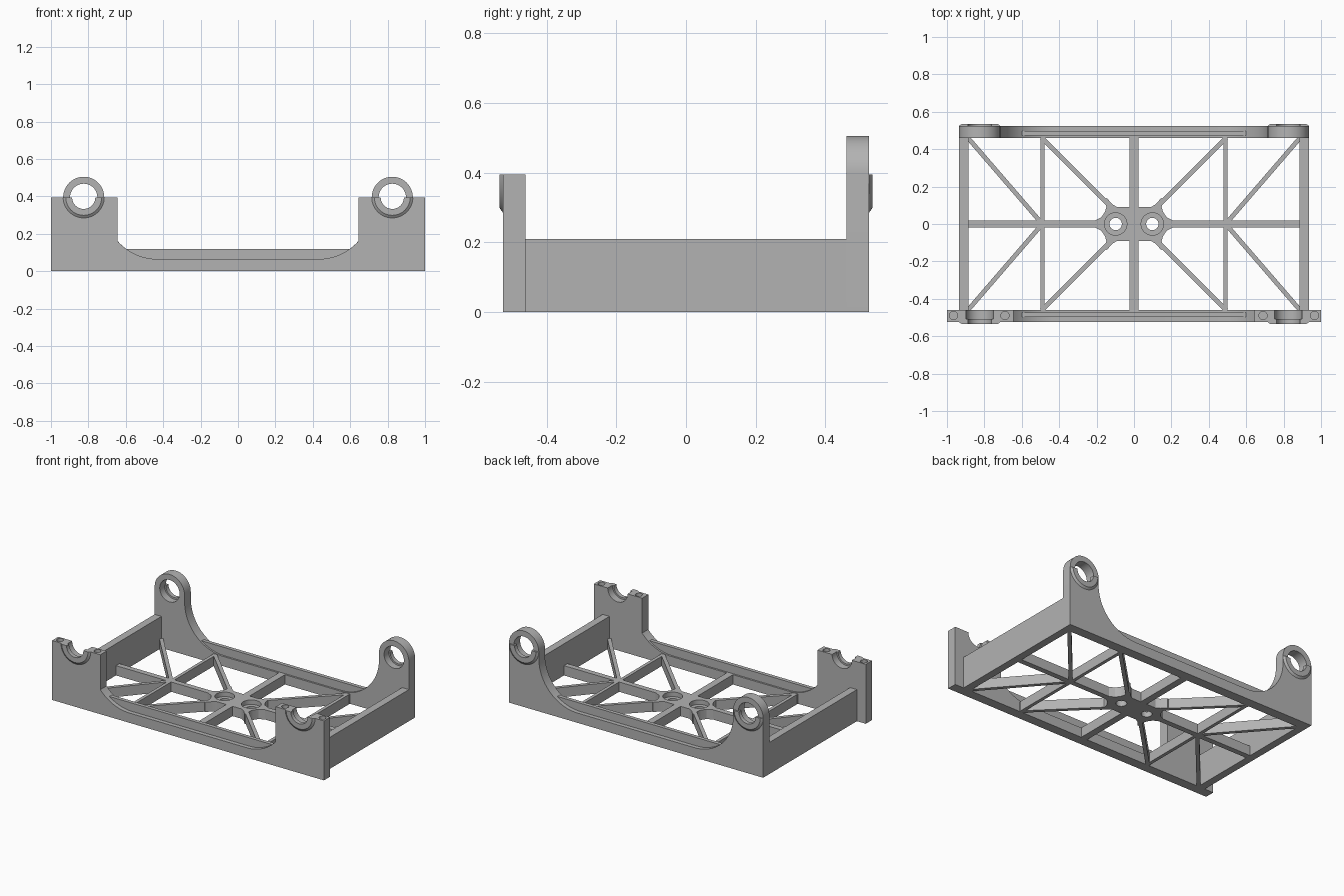
import bpy, bmesh
from math import cos, sin, pi, radians, asin, atan2, hypot
from mathutils import Matrix

if "Cube" in bpy.data.objects:
    bpy.data.objects.remove(bpy.data.objects["Cube"], do_unlink=True)

# Single flat colour
grey = bpy.data.materials.new("mid_grey")
grey.use_nodes = True
grey.diffuse_color = (0.45, 0.45, 0.45, 1)
grey.node_tree.nodes["Principled BSDF"].inputs["Base Color"].default_value = (0.45, 0.45, 0.45, 1)

WALL_IN, WALL_OUT = 0.46, 0.525
BASE = 0.065            # floor rib height
RX, RZ = 0.825, 0.395   # bearing centre
SEAT, LIP_IN, RING = 0.073, 0.062, 0.11


def arc(cx, cz, r, a0, a1, n=24):
    return [(cx + r * cos(a0 + (a1 - a0) * i / n), cz + r * sin(a0 + (a1 - a0) * i / n))
            for i in range(n + 1)]


def add(name, bm):
    bmesh.ops.recalc_face_normals(bm, faces=bm.faces)
    mesh = bpy.data.meshes.new(name)
    bm.to_mesh(mesh)
    bm.free()
    mesh.materials.append(grey)
    ob = bpy.data.objects.new(name, mesh)
    bpy.context.collection.objects.link(ob)
    return ob


def prism(name, pts, lo, hi, axis="Y", end_pts=None):
    """Extrude an outline along an axis, optionally to a different end outline."""
    bm = bmesh.new()
    place = (lambda p, d: (p[0], d, p[1])) if axis == "Y" else (lambda p, d: (p[0], p[1], d))
    a = [bm.verts.new(place(p, lo)) for p in pts]
    b = [bm.verts.new(place(p, hi)) for p in (end_pts or pts)]
    bm.faces.new(a)
    bm.faces.new(b[::-1])
    for i in range(len(a)):
        j = (i + 1) % len(a)
        bm.faces.new((a[i], a[j], b[j], b[i]))
    return add(name, bm)


def box(name, x0, x1, y0, y1, z0, z1):
    return prism(name, [(x0, y0), (x1, y0), (x1, y1), (x0, y1)], z0, z1, "Z")


def strut(name, p, q, width):
    dx, dy = q[0] - p[0], q[1] - p[1]
    k = width / 2 / hypot(dx, dy)
    nx, ny = -dy * k, dx * k
    return prism(name, [(p[0] + nx, p[1] + ny), (q[0] + nx, q[1] + ny),
                        (q[0] - nx, q[1] - ny), (p[0] - nx, p[1] - ny)], 0, BASE, "Z")


def mirrored(half):
    return half + [(-x, z) for x, z in reversed(half)]


def cut(ob, cutters):
    for c in cutters:
        c.hide_render = True
        m = ob.modifiers.new("cut", "BOOLEAN")
        m.operation, m.solver, m.object = "DIFFERENCE", "EXACT", c
    dg = bpy.context.evaluated_depsgraph_get()
    mesh = bpy.data.meshes.new_from_object(ob.evaluated_get(dg))
    ob.modifiers.clear()
    ob.data = mesh
    for c in cutters:
        bpy.data.objects.remove(c, do_unlink=True)


def disc(x, y, r, z0, z1):
    return prism("cutter", arc(x, y, r, 0, 2 * pi * 31 / 32, 31), z0, z1, "Z")


# Back wall with two full bearing rings
sweep = 0.715 - 0.43
back = ([(0.935, 0)] + arc(RX, RZ, RING, 0, pi)
        + arc(0.43, BASE + sweep, sweep, 0, -pi / 2))
back_wall = prism("back_wall", mirrored(back), WALL_IN, WALL_OUT)
cut(back_wall, [prism("cutter", arc(s * RX, RZ, SEAT, 0, 2 * pi * 47 / 48, 47), 0.4, 0.6)
                for s in (-1, 1)])

# Front wall with two open bearing saddles
front = ([(1, 0), (1, RZ)] + arc(RX, RZ, SEAT, 0, -pi) + [(0.645, RZ)]
         + arc(0.43, BASE + sweep, sweep, -pi / 2 + asin(0.215 / sweep), -pi / 2))
front_wall = prism("front_wall", mirrored(front), -WALL_OUT, -WALL_IN)
cut(front_wall, [disc(s * x, -0.49, 0.022, 0.22, 0.5) for s in (-1, 1) for x in (0.69, 0.965)])


# Half-round retaining lips on the outer faces
def half_ring(cx, r_in, r_out):
    return arc(cx, RZ, r_out, 0, -pi) + arc(cx, RZ, r_in, -pi, 0)


walls = [back_wall, front_wall]
for side, d in (("back", 1), ("front", -1)):
    for hand, s in (("left", 1), ("right", -1)):
        walls.append(prism(f"{side}_{hand}_seat_flange", half_ring(s * RX, LIP_IN, SEAT + 0.005),
                           d * 0.508, d * WALL_OUT))
        walls.append(prism(f"{side}_{hand}_bearing_lip", half_ring(s * RX, LIP_IN, RING),
                           d * WALL_OUT, d * 0.535, end_pts=half_ring(s * RX, LIP_IN, 0.096)))
    # Thin stiffening rib along the top of each wall
    y0, y1 = sorted((d * 0.472, d * 0.497))
    box(f"{side}_stiffening_rib", -0.61, 0.61, y0, y1, BASE - 0.01, 0.12)

# Side walls
for hand, s in (("left", 1), ("right", -1)):
    x0, x1 = sorted((s * 0.885, s * 0.935))
    box(f"{hand}_side_wall", x0, x1, -WALL_IN, WALL_IN, 0, 0.21)

# Floor ribs: spine, cross ribs and diagonals
for hand, s in (("left", 1), ("right", -1)):
    strut(f"{hand}_spine", (s * 0.19, 0), (s * 0.89, 0), 0.036)
    strut(f"{hand}_cross_rib", (s * 0.49, -WALL_IN), (s * 0.49, WALL_IN), 0.022)
    for side, d in (("back", 1), ("front", -1)):
        strut(f"{side}_{hand}_outer_diagonal", (s * 0.89, d * 0.463), (s * 0.49, 0), 0.024)
        strut(f"{side}_{hand}_inner_diagonal", (s * 0.495, d * 0.462), (s * 0.14, d * 0.107), 0.024)
for side, d in (("back", 1), ("front", -1)):
    strut(f"{side}_centre_rib", (0, d * 0.08), (0, d * WALL_IN), 0.046)

# Hub plate with two counterbored holes
quarter = [(0.21, 0.018), (0.175, 0.035), (0.155, 0.065), (0.148, 0.09), (0.152, 0.115),
           (0.158, 0.135), (0.145, 0.138), (0.115, 0.105), (0.09, 0.09), (0.023, 0.09)]
half = mirrored(quarter)
hub = prism("hub_plate", half + [(x, -y) for x, y in reversed(half)], 0, BASE, "Z")
cut(hub, [disc(s * 0.098, 0, r, z, 0.2) for s in (-1, 1) for r, z in ((0.033, -0.1), (0.06, 0.035))])

# Smooth the curved surfaces, keep the edges crisp
bpy.ops.object.select_all(action="DESELECT")
for ob in walls + [hub]:
    ob.select_set(True)
bpy.context.view_layer.objects.active = hub
bpy.ops.object.shade_smooth_by_angle(angle=radians(25))
